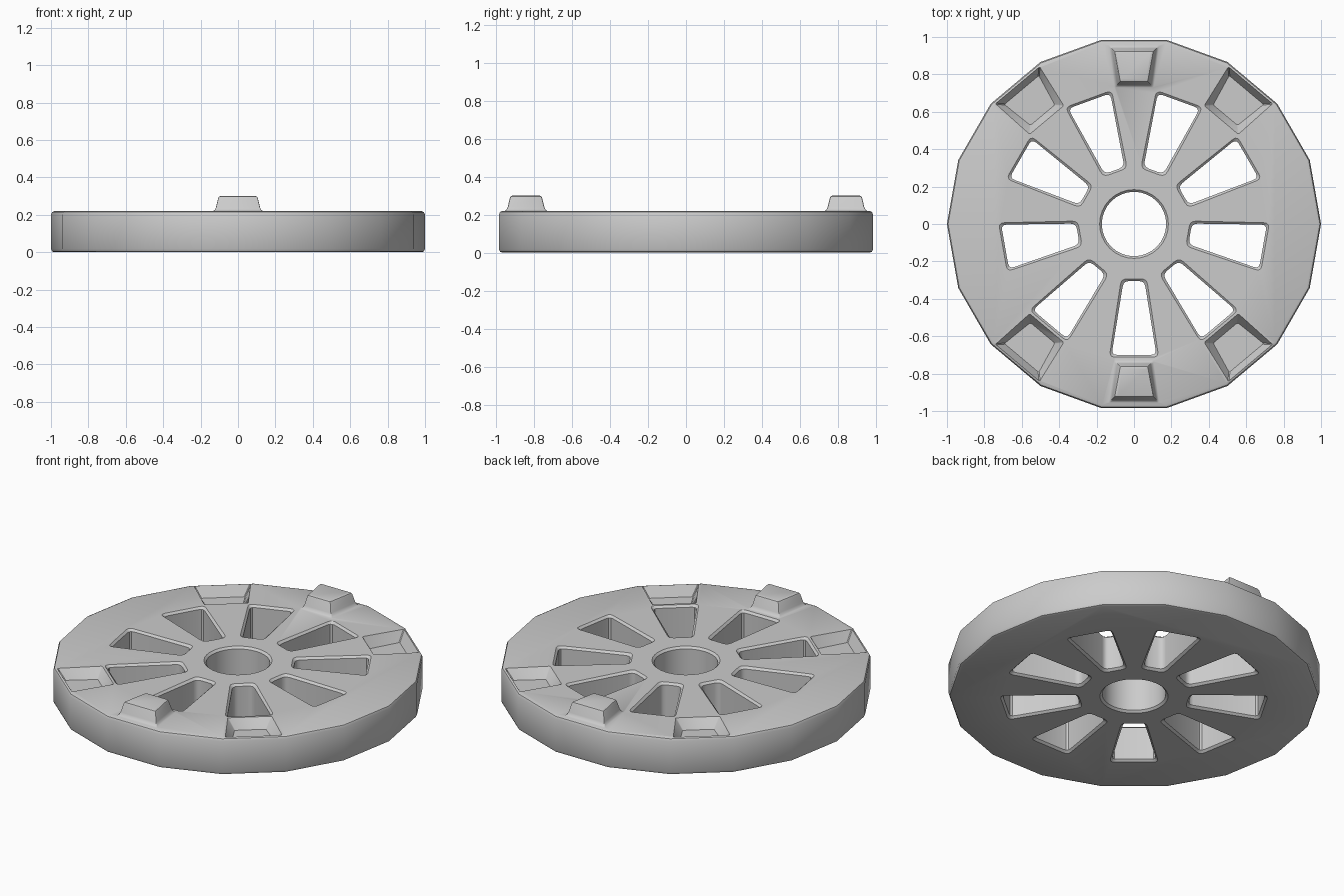
import bpy, bmesh
from math import sin, cos, pi, radians
from mathutils import Vector, Matrix

if "Cube" in bpy.data.objects:
    bpy.data.objects.remove(bpy.data.objects["Cube"])

H = 0.22          # disc thickness
B = 0.012         # edge softening


def ngon(n, r):
    return [Vector((r * cos(2 * pi * i / n), r * sin(2 * pi * i / n))) for i in range(n)]


def trapezoid(r0, r1, w0, w1, grow=0.0, fillet=0.02, seg=3):
    """Radial trapezoid along +x with rounded corners."""
    r0, r1, w0, w1 = r0 - grow, r1 + grow, w0 + grow, w1 + grow
    c = [Vector(p) for p in ((r0, -w0), (r1, -w1), (r1, w1), (r0, w0))]
    pts = []
    for i in range(4):
        p = c[i]
        a = p + (c[i - 1] - p).normalized() * fillet
        b = p + (c[(i + 1) % 4] - p).normalized() * fillet
        for k in range(seg + 1):
            t = k / seg
            pts.append(a * (1 - t) ** 2 + p * 2 * t * (1 - t) + b * t * t)
    return pts


def loft(bm, sections, angle=0.0):
    """Closed solid through stacked outlines [(z, points), ...]."""
    rot = Matrix.Rotation(radians(angle), 3, 'Z')
    rings = [[bm.verts.new(rot @ Vector((p.x, p.y, z))) for p in pts] for z, pts in sections]
    n = len(rings[0])
    for lo, hi in zip(rings, rings[1:]):
        for i in range(n):
            j = (i + 1) % n
            bm.faces.new((lo[i], lo[j], hi[j], hi[i]))
    bm.faces.new(rings[0][::-1])
    bm.faces.new(rings[-1])


def make(name, bm):
    bmesh.ops.recalc_face_normals(bm, faces=bm.faces)
    me = bpy.data.meshes.new(name)
    bm.to_mesh(me)
    bm.free()
    ob = bpy.data.objects.new(name, me)
    bpy.context.collection.objects.link(ob)
    return ob


def combine(target, tool, op):
    m = target.modifiers.new(tool.name, 'BOOLEAN')
    m.operation, m.solver, m.object = op, 'EXACT', tool
    tool.hide_render = True
    tool.hide_set(True)


# Eighteen-sided disc with softened rims
bm = bmesh.new()
loft(bm, [(0, ngon(18, 1 - 0.018)), (0.005, ngon(18, 1 - 0.006)), (0.018, ngon(18, 1)),
          (H - 0.018, ngon(18, 1)), (H - 0.005, ngon(18, 1 - 0.006)), (H, ngon(18, 1 - 0.018))])
disc = make("spoked_disc", bm)

# Raised locating lugs, front and back
bm = bmesh.new()
lug = (0.76, 0.925, 0.075, 0.105)
for a in (90, -90):
    loft(bm, [(z, trapezoid(*lug, grow=g, fillet=0.008, seg=2)) for z, g in
              ((0.2, 0.03), (H, 0.03), (0.226, 0.021), (0.24, 0.014),
               (0.29, 0.002), (0.297, -0.002), (0.3, -0.01))], a)
combine(disc, make("lug_helper", bm), 'UNION')

# Cutters: nine spoke windows, centre bore, four sloped pockets
bm = bmesh.new()
through = ((-0.02, B + 0.02), (B, 0), (H - B, 0), (H + 0.02, B + 0.02))
for i in range(9):
    loft(bm, [(z, trapezoid(0.305, 0.7, 0.056, 0.12, grow=g, fillet=0.03)) for z, g in
              ((-0.01, B), (0, B), (B, 0), (H - B, 0), (H, B), (H + 0.01, B))], -90 + 40 * i)
loft(bm, [(z, ngon(32, 0.172 + g)) for z, g in through])
for a in (50, 130, 230, 310):
    loft(bm, [(z, trapezoid(0.76, 0.935, 0.085, 0.12, grow=g, fillet=0.005, seg=1)) for z, g in
              ((H - 0.06, 0), (H, 0.034), (H + 0.01, 0.034))], a)
combine(disc, make("window_cutter", bm), 'DIFFERENCE')

# Bake the booleans, then smooth the curved walls
bpy.context.view_layer.update()
dg = bpy.context.evaluated_depsgraph_get()
baked = bpy.data.meshes.new_from_object(disc.evaluated_get(dg))
disc.modifiers.clear()
disc.data = baked
for n in ("lug_helper", "window_cutter"):
    bpy.data.objects.remove(bpy.data.objects[n])
bpy.context.view_layer.objects.active = disc
disc.select_set(True)
bpy.ops.object.shade_smooth_by_angle(angle=radians(35))
